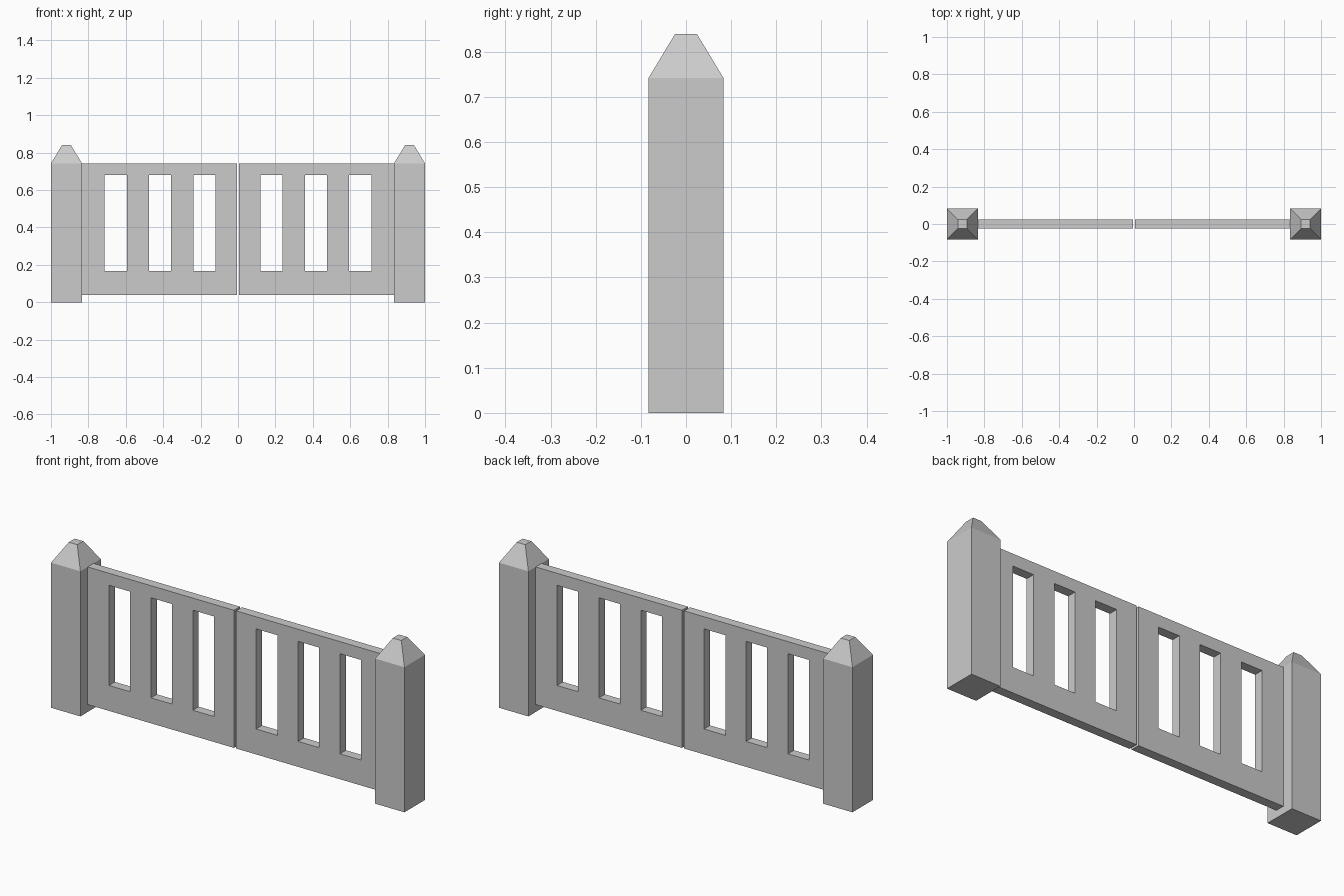
import bpy
import bmesh

cube = bpy.data.objects.get("Cube")
if cube:
    bpy.data.objects.remove(cube, do_unlink=True)

# Single stone colour
stone = bpy.data.materials.new("grey stone")
stone.use_nodes = True
colour = (0.6, 0.6, 0.6, 1.0)
stone.diffuse_color = colour
bsdf = next(n for n in stone.node_tree.nodes if n.type == 'BSDF_PRINCIPLED')
bsdf.inputs["Base Color"].default_value = colour
bsdf.inputs["Roughness"].default_value = 0.9


def finish(bm, name):
    bmesh.ops.recalc_face_normals(bm, faces=bm.faces)
    mesh = bpy.data.meshes.new(name)
    bm.to_mesh(mesh)
    bm.free()
    mesh.materials.append(stone)
    obj = bpy.data.objects.new(name, mesh)
    bpy.context.collection.objects.link(obj)


def post(name, x):
    """Square post lofted from stacked rings, with a blunt pyramid cap."""
    bm = bmesh.new()
    rings = []
    for z, r in ((0, 0.083), (0.742, 0.083), (0.84, 0.024)):
        corners = ((-r, -r), (r, -r), (r, r), (-r, r))
        rings.append([bm.verts.new((x + a, b, z)) for a, b in corners])
    for low, high in zip(rings, rings[1:]):
        for i in range(4):
            j = (i + 1) % 4
            bm.faces.new((low[i], low[j], high[j], high[i]))
    bm.faces.new(rings[0])
    bm.faces.new(rings[-1])
    finish(bm, name)


def gate(name, side):
    """Panel with three slots, laid out as a grid and extruded in depth."""
    xs = (0.006, 0.119, 0.239, 0.357, 0.476, 0.594, 0.713, 0.834)
    zs = (0.038, 0.168, 0.68, 0.742)
    half = 0.024
    bm = bmesh.new()
    v = [[bm.verts.new((side * x, -half, z)) for z in zs] for x in xs]
    for i in range(len(xs) - 1):
        for j in range(len(zs) - 1):
            if j == 1 and i % 2 == 1:
                continue  # open slot
            bm.faces.new((v[i][j], v[i + 1][j], v[i + 1][j + 1], v[i][j + 1]))
    front = bm.faces[:]
    new = bmesh.ops.extrude_face_region(bm, geom=front, use_keep_orig=True)["geom"]
    moved = [g for g in new if isinstance(g, bmesh.types.BMVert)]
    bmesh.ops.translate(bm, verts=moved, vec=(0, 2 * half, 0))
    finish(bm, name)


for label, side in (("left", 1), ("right", -1)):
    post(label + "_post", side * 0.917)
    gate(label + "_gate", side)
